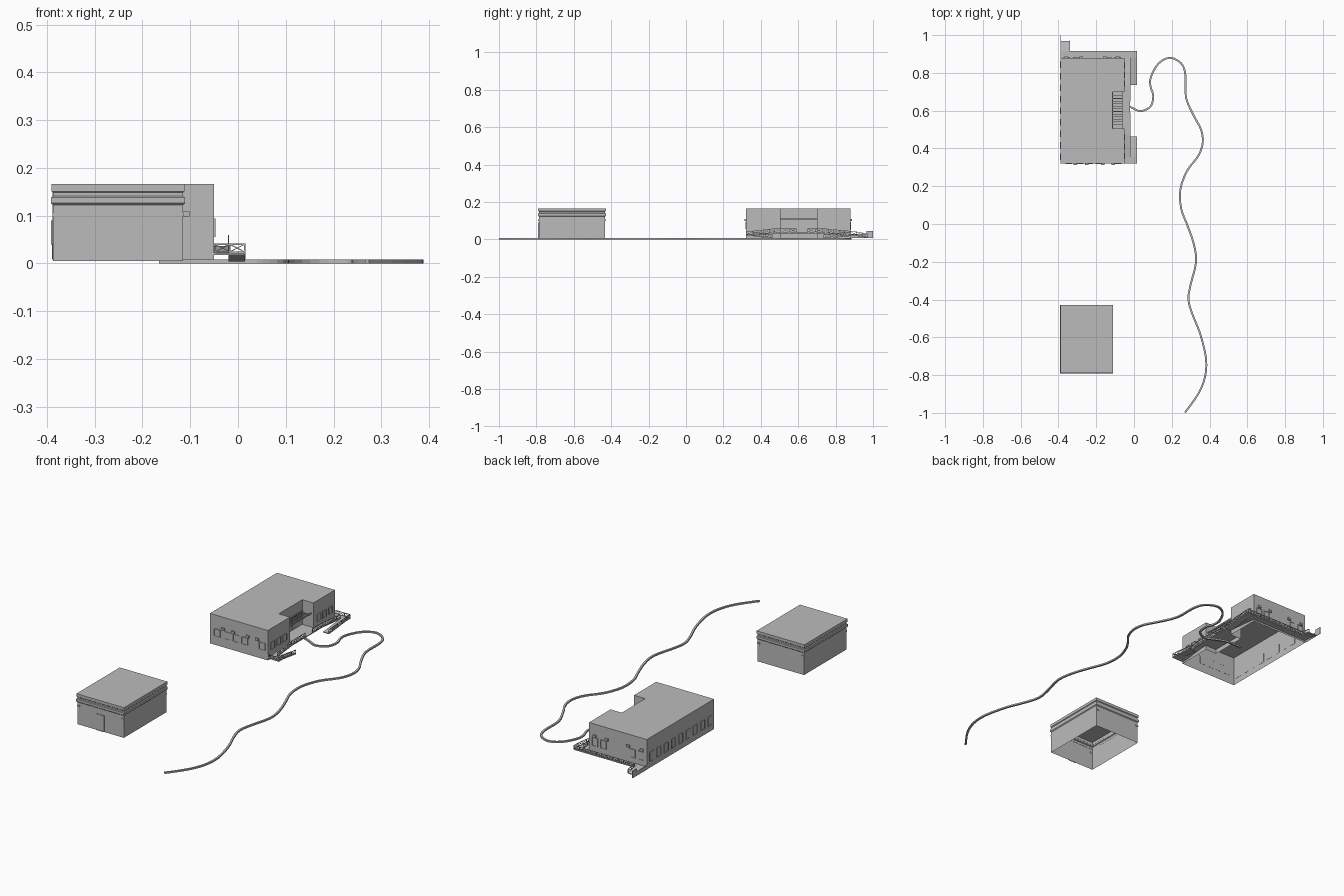
import bpy, bmesh, math
from mathutils import Vector, Matrix

if "Cube" in bpy.data.objects:
    bpy.data.objects.remove(bpy.data.objects["Cube"])

grey = bpy.data.materials.new("plain_grey")
grey.diffuse_color = (0.5, 0.5, 0.5, 1)
grey.use_nodes = True
grey.node_tree.nodes["Principled BSDF"].inputs["Base Color"].default_value = grey.diffuse_color


def finish(bm, name):
    me = bpy.data.meshes.new(name)
    bm.to_mesh(me)
    bm.free()
    me.materials.append(grey)
    ob = bpy.data.objects.new(name, me)
    bpy.context.collection.objects.link(ob)
    return ob


def box(bm, x0, x1, y0, y1, z0, z1):
    m = Matrix.Translation(((x0 + x1) / 2, (y0 + y1) / 2, (z0 + z1) / 2))
    bmesh.ops.create_cube(bm, size=1, matrix=m @ Matrix.Diagonal((x1 - x0, y1 - y0, z1 - z0, 1)))


def beam(bm, p, q, w=0.002):
    p, q = Vector(p), Vector(q)
    d = q - p
    m = Matrix.Translation((p + q) / 2) @ d.to_track_quat('Z', 'Y').to_matrix().to_4x4()
    bmesh.ops.create_cube(bm, size=1, matrix=m @ Matrix.Diagonal((w, w, d.length, 1)))


def shell(bm, outlines):
    """Stack of (outline, z) rings, closed on top and open underneath."""
    rings = [[bm.verts.new((x, y, z)) for x, y in pts] for pts, z in outlines]
    n = len(rings[0])
    for a, b in zip(rings, rings[1:]):
        for i in range(n):
            j = (i + 1) % n
            bm.faces.new((a[i], a[j], b[j], b[i]))
    bm.faces.new(rings[-1])


def sweep_flat(bm, pts, half, z0, z1):
    """Ribbon with a rectangular section along a plan path."""
    rings = []
    for i, p in enumerate(pts):
        d = (pts[min(i + 1, len(pts) - 1)] - pts[max(i - 1, 0)]).normalized()
        n = Vector((-d.y, d.x)) * half
        rings.append([bm.verts.new((p.x + s * n.x, p.y + s * n.y, z))
                      for s, z in ((-1, z0), (1, z0), (1, z1), (-1, z1))])
    for a, b in zip(rings, rings[1:]):
        for i in range(4):
            j = (i + 1) % 4
            bm.faces.new((a[i], b[i], b[j], a[j]))
    bm.faces.new(rings[0])
    bm.faces.new(rings[-1][::-1])


def opening(bm, axis, side, wall, c, z0, z1, w):
    """Thin pane and raised frame on a wall facing side * axis."""
    def part(a0, a1, b0, b1, t):
        n0, n1 = sorted((wall - side * 0.001, wall + side * t))
        box(bm, *((n0, n1, a0, a1) if axis == 'x' else (a0, a1, n0, n1)), b0, b1)
    f, h = 0.002, w / 2
    part(c - h, c + h, z0, z1, 0.0008)
    part(c - h - f, c - h, z0, z1 + f, 0.003)
    part(c + h, c + h + f, z0, z1 + f, 0.003)
    part(c - h, c + h, z1, z1 + f, 0.003)
    part(c - h, c + h, z0, z0 + f, 0.003)


def railing(bm, p, q, h=0.018):
    """Posts, two rails and crossed braces between two floor points."""
    p, q, up = Vector(p), Vector(q), Vector((0, 0, h))
    n = max(1, round((q - p).length / 0.033))
    beam(bm, p + up, q + up, 0.0025)
    beam(bm, p + up * 0.12, q + up * 0.12)
    for i in range(n + 1):
        a = p.lerp(q, i / n)
        beam(bm, a, a + up, 0.0025)
        if i < n:
            b = p.lerp(q, (i + 1) / n)
            beam(bm, a + up * 0.12, b + up, 0.0014)
            beam(bm, b + up * 0.12, a + up, 0.0014)


def slab(bm, x0, x1, y0, z0, y1, z1, t=0.004):
    """Floor strip that may slope along y."""
    before = set(bm.verts)
    box(bm, x0, x1, y0, y1, -t, 0)
    for v in set(bm.verts) - before:
        v.co.z += z0 if abs(v.co.y - y0) < 1e-5 else z1


# Large house: L-notched shell with an open underside
bm = bmesh.new()
plan = [(-0.388, 0.32), (-0.05, 0.32), (-0.05, 0.505), (-0.115, 0.505),
        (-0.115, 0.70), (-0.05, 0.70), (-0.05, 0.88), (-0.388, 0.88)]
shell(bm, [(plan, 0.008), (plan, 0.166)])
finish(bm, "house_walls_and_roof")

# House windows and doors on all four sides
bm = bmesh.new()
for x in (-0.345, -0.285, -0.235, -0.185, -0.083):
    opening(bm, 'y', -1, 0.32, x, 0.055, 0.092, 0.032)
for x in (-0.355, -0.305, -0.135, -0.085):
    opening(bm, 'y', 1, 0.88, x, 0.05, 0.092, 0.03)
for y in (0.36, 0.41, 0.46, 0.745, 0.79, 0.84):
    opening(bm, 'x', 1, -0.05, y, 0.055, 0.092, 0.028)
for i in range(9):
    opening(bm, 'x', -1, -0.388, 0.355 + i * 0.061, 0.04, 0.088, 0.03)
opening(bm, 'x', 1, -0.115, 0.632, 0.04, 0.098, 0.034)
opening(bm, 'x', 1, -0.115, 0.56, 0.083, 0.1, 0.04)
finish(bm, "house_windows_and_doors")

# Small hoods above the end-wall windows
bm = bmesh.new()
for x in (-0.31, -0.25, -0.165, -0.11):
    box(bm, x - 0.009, x + 0.009, 0.312, 0.321, 0.098, 0.11)
for x in (-0.36, -0.28, -0.155, -0.085):
    box(bm, x - 0.009, x + 0.009, 0.879, 0.887, 0.098, 0.11)
finish(bm, "window_hoods")

# Slatted canopy inside the entrance recess
bm = bmesh.new()
for x in (-0.113, -0.062):
    box(bm, x - 0.002, x + 0.002, 0.505, 0.70, 0.106, 0.112)
for i in range(12):
    y = 0.525 + i * 0.0138
    box(bm, -0.111, -0.064, y, y + 0.003, 0.108, 0.112)
finish(bm, "entrance_canopy")

# Porch floor with folded ramps, mirrored about the house centre line
bm = bmesh.new()
slab(bm, -0.115, -0.02, 0.505, 0.036, 0.70, 0.036)
slab(bm, -0.05, -0.02, 0.475, 0.036, 0.505, 0.036)
slab(bm, -0.05, -0.02, 0.70, 0.036, 0.73, 0.036)
for landing, inner, bend, foot in ((0.32, 0.475, 0.355, 0.462), (0.915, 0.73, 0.88, 0.737)):
    slab(bm, -0.05, 0.015, *sorted((landing, bend))[:1], 0.022, max(landing, bend), 0.022)
    for x0, x1, end, z in ((-0.05, -0.02, inner, 0.036), (-0.02, 0.015, foot, 0.008)):
        ramp = sorted(((bend, 0.022), (end, z)))
        slab(bm, x0, x1, *ramp[0], *ramp[1])
slab(bm, -0.388, -0.05, 0.88, 0.022, 0.915, 0.022)
slab(bm, -0.388, -0.34, 0.915, 0.022, 0.97, 0.012)
finish(bm, "porch_floor_and_ramps")

# Porch railings
bm = bmesh.new()
for landing, inner, bend, foot in ((0.321, 0.475, 0.355, 0.462), (0.914, 0.73, 0.88, 0.737)):
    railing(bm, (0.014, landing, 0.022), (0.014, bend, 0.022))
    railing(bm, (0.014, bend, 0.022), (0.014, foot, 0.008))
    railing(bm, (-0.02, bend, 0.022), (-0.02, inner, 0.036), 0.022)
railing(bm, (-0.02, 0.475, 0.036), (-0.02, 0.59, 0.036), 0.022)
railing(bm, (-0.02, 0.65, 0.036), (-0.02, 0.73, 0.036), 0.022)
railing(bm, (-0.048, 0.321, 0.022), (0.014, 0.321, 0.022))
railing(bm, (-0.34, 0.914, 0.022), (0.014, 0.914, 0.022))
railing(bm, (-0.34, 0.914, 0.022), (-0.34, 0.969, 0.012))
finish(bm, "porch_railings")

# Thin end wall beside the rear step
bm = bmesh.new()
box(bm, -0.389, -0.386, 0.88, 1.0, 0.008, 0.03)
box(bm, -0.389, -0.386, 0.965, 1.0, 0.008, 0.046)
finish(bm, "rear_end_wall")

# Small building: open shell with a banded parapet
bm = bmesh.new()


def rect(g):
    return [(-0.387 - g, -0.787 - g), (-0.115 + g, -0.787 - g),
            (-0.115 + g, -0.432 + g), (-0.387 - g, -0.432 + g)]


shell(bm, [(rect(g), z) for g, z in ((0, 0.005), (0, 0.122), (0.004, 0.126),
                                     (0.004, 0.138), (0, 0.141), (0, 0.148),
                                     (0.003, 0.151), (0.003, 0.166))])
finish(bm, "small_building_walls_and_roof")
bm = bmesh.new()
opening(bm, 'y', -1, -0.787, -0.252, 0.005, 0.089, 0.043)
finish(bm, "small_building_door")
bm = bmesh.new()
for x in (-0.38, -0.122):
    box(bm, x - 0.008, x + 0.008, -0.79, -0.786, 0.098, 0.106)
    box(bm, x - 0.008, x + 0.008, -0.433, -0.429, 0.098, 0.106)
finish(bm, "small_building_corner_blocks")

# Winding path, smoothed through plan points
ctrl = [Vector(p) for p in (
    (0.27, -0.998), (0.34, -0.9), (0.376, -0.81), (0.381, -0.71), (0.35, -0.58), (0.31, -0.48),
    (0.288, -0.4), (0.30, -0.32), (0.329, -0.2), (0.315, -0.1), (0.28, 0.0), (0.25, 0.08),
    (0.245, 0.18), (0.28, 0.28), (0.34, 0.36), (0.364, 0.43), (0.355, 0.5), (0.318, 0.57),
    (0.275, 0.67), (0.272, 0.79), (0.25, 0.85), (0.19, 0.88), (0.13, 0.85), (0.09, 0.78),
    (0.087, 0.73), (0.102, 0.68), (0.09, 0.625), (0.05, 0.6), (0.02, 0.6), (-0.02, 0.62),
    (-0.08, 0.64), (-0.165, 0.64))]
pts = []
for i in range(len(ctrl) - 1):
    a, b, c, d = (ctrl[min(max(i + k, 0), len(ctrl) - 1)] for k in (-1, 0, 1, 2))
    for t in (0, 1 / 3, 2 / 3):
        pts.append(0.5 * (2 * b + (c - a) * t + (2 * a - 5 * b + 4 * c - d) * t * t
                          + (3 * b - a - 3 * c + d) * t ** 3))
pts.append(ctrl[-1])
bm = bmesh.new()
sweep_flat(bm, pts, 0.005, 0.0, 0.008)
bmesh.ops.recalc_face_normals(bm, faces=bm.faces)
finish(bm, "winding_path")
